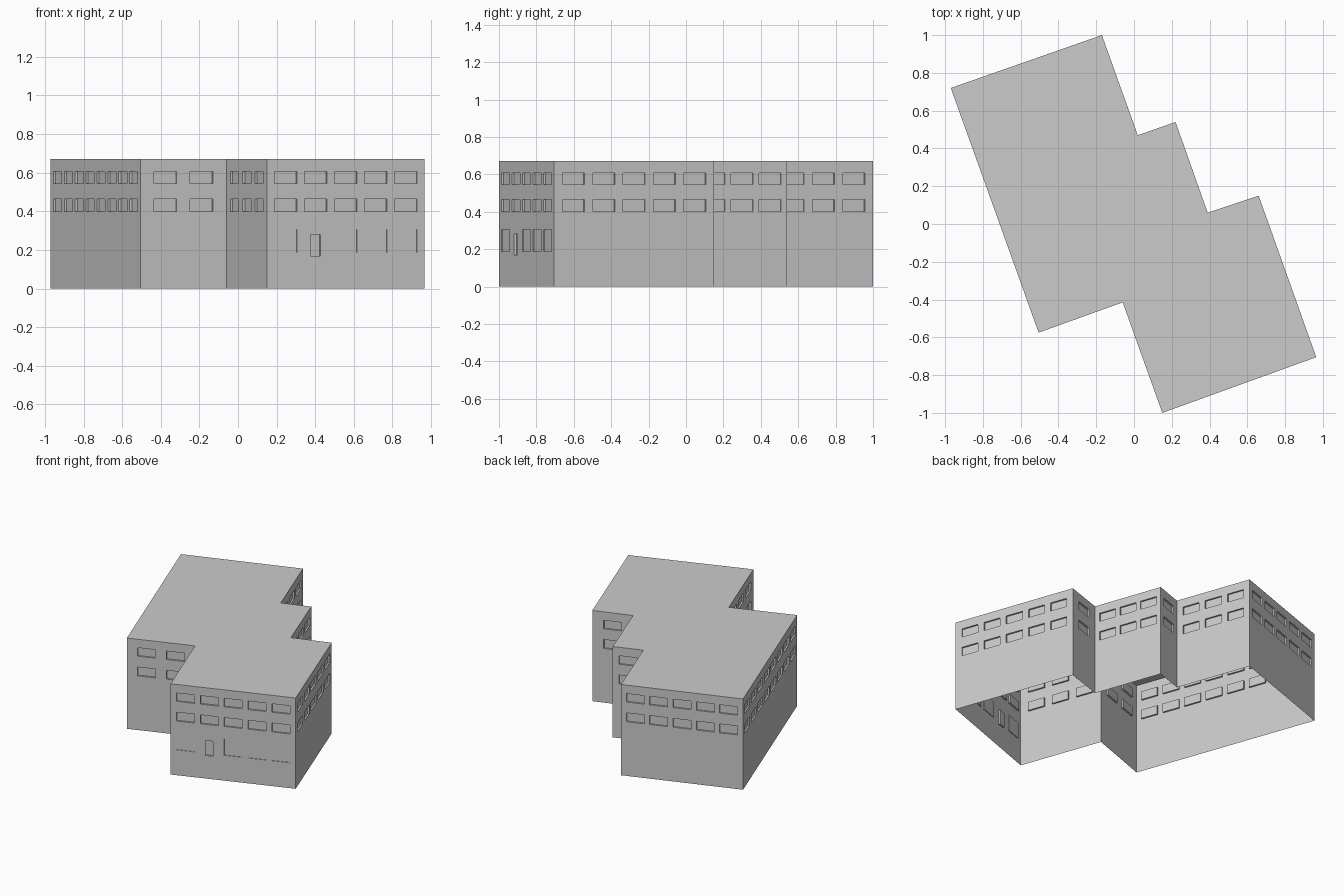
import bpy
from mathutils import Vector

if "Cube" in bpy.data.objects:
    bpy.data.objects.remove(bpy.data.objects["Cube"])

H = 0.67            # building height
W = 0.125           # window width
FLOORS = [(0.40, 0.465), (0.545, 0.607)]
DEPTH = 0.012       # upper window recess
LOW_DEPTH = 0.005   # ground floor recess

# Footprint, counter-clockwise, with the window count of the wall starting there
PLAN = [(-0.97, 0.72, 8), (-0.505, -0.575, 2), (-0.06, -0.415, 3),
        (0.15, -1.0, 5), (0.965, -0.705, 5), (0.66, 0.15, 1),
        (0.39, 0.06, 3), (0.22, 0.54, 1), (0.02, 0.47, 3), (-0.17, 1.0, 5)]
ENTRANCE = 3        # wall with the door and tall windows


def make(name, quads):
    verts, faces = [], []
    for q in quads:
        faces.append(range(len(verts), len(verts) + len(q)))
        verts += q
    me = bpy.data.meshes.new(name)
    me.from_pydata(verts, [], [list(f) for f in faces])
    ob = bpy.data.objects.new(name, me)
    bpy.context.collection.objects.link(ob)


def rect(at, u0, u1, z0, z1, d=0):
    return [at(u0, z0, d), at(u1, z0, d), at(u1, z1, d), at(u0, z1, d)]


def recess(at, u0, u1, z0, z1, d):
    """Pane set back from the wall plus its four reveals."""
    o, i = rect(at, u0, u1, z0, z1), rect(at, u0, u1, z0, z1, d)
    return [i] + [[o[k], o[(k + 1) % 4], i[(k + 1) % 4], i[k]] for k in range(4)]


walls, windows, door = [], [], []
for k, (x, y, n) in enumerate(PLAN):
    p = Vector((x, y, 0))
    q = Vector((*PLAN[(k + 1) % len(PLAN)][:2], 0))
    length = (q - p).length
    t = (q - p) / length
    inward = Vector((-t.y, t.x, 0))

    def at(u, z, d=0):
        return p + t * u + inward * d + Vector((0, 0, z))

    # Evenly spaced windows on the two upper floors
    gap = (length - n * W) / (n + 1)
    starts = [gap + j * (W + gap) for j in range(n)]
    holes = [(u, u + W, a, b) for u in starts for a, b in FLOORS]
    for h in holes:
        windows += recess(at, *h, DEPTH)

    # Ground floor of the entrance wall
    if k == ENTRANCE:
        low = [(u, u + W, 0.187, 0.306) for j, u in enumerate(starts) if j != 1]
        for h in low:
            windows += recess(at, *h, LOW_DEPTH)
        d = (0.24, 0.295, 0.17, 0.28)
        door += recess(at, *d, DEPTH)
        holes += low + [d]

    # Wall surface tiled around the openings
    us = sorted({0, length, *[h[0] for h in holes], *[h[1] for h in holes]})
    zs = sorted({0, H, *[h[2] for h in holes], *[h[3] for h in holes]})
    for u0, u1 in zip(us, us[1:]):
        for z0, z1 in zip(zs, zs[1:]):
            u, z = (u0 + u1) / 2, (z0 + z1) / 2
            if not any(a < u < b and c < z < e for a, b, c, e in holes):
                walls.append(rect(at, u0, u1, z0, z1))

make("walls", walls)
make("windows", windows)
make("door", door)
# Flat roof; the underside stays open
make("roof", [[Vector((x, y, H)) for x, y, _ in PLAN]])
